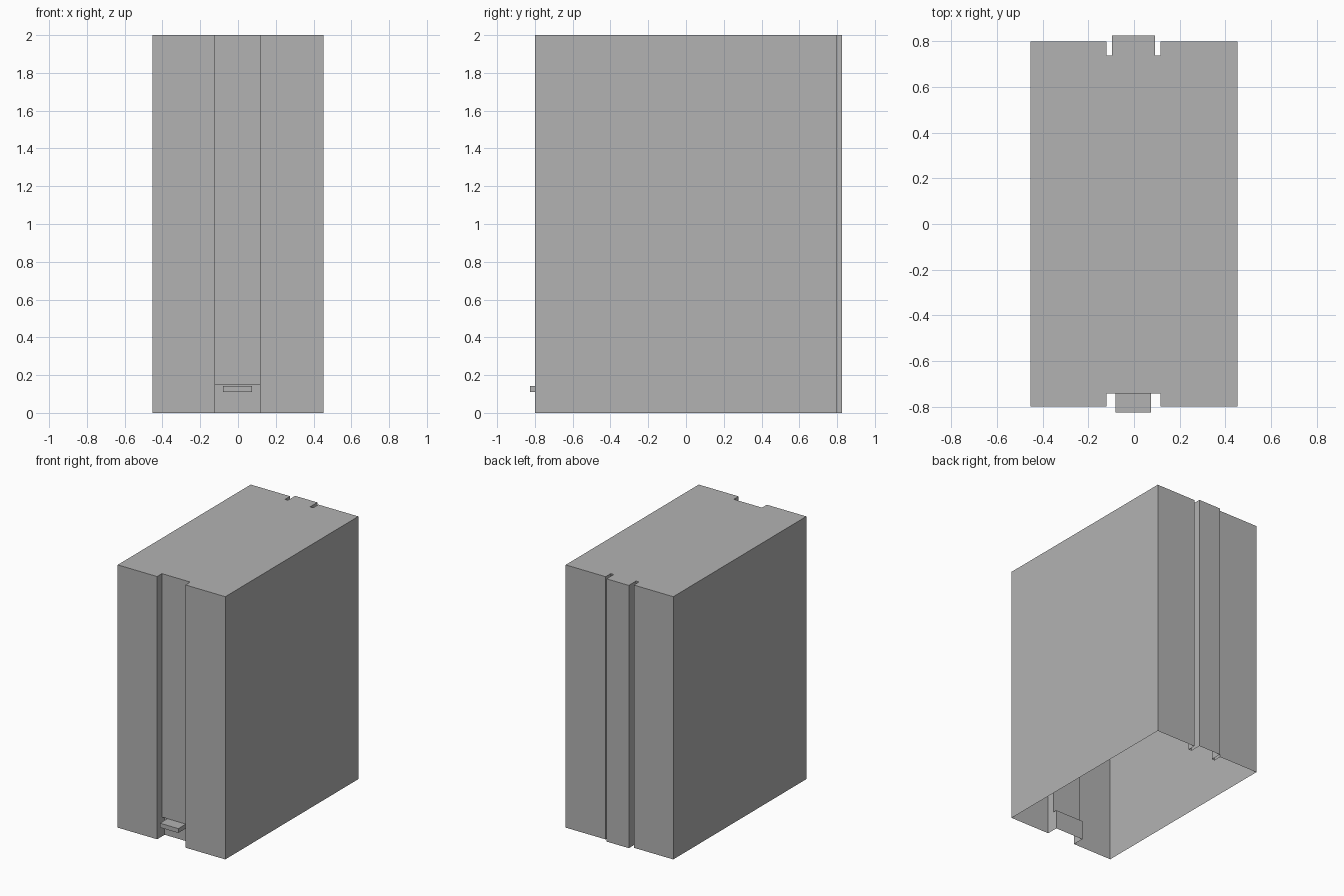
import bpy
import bmesh

default = bpy.data.objects.get("Cube")
if default:
    bpy.data.objects.remove(default, do_unlink=True)

# Single flat grey
grey = bpy.data.materials.new("mid grey")
grey.use_nodes = True
colour = (0.45, 0.45, 0.45, 1.0)
grey.diffuse_color = colour
grey.node_tree.nodes["Principled BSDF"].inputs["Base Color"].default_value = colour

HALF_X, HALF_Y, HEIGHT = 0.453, 0.80, 2.0
SLOT_L, SLOT_R = -0.121, 0.117      # front channel and outer groove edges
RIB_L, RIB_R = -0.096, 0.091        # rear rib edges
RIB_Y, GROOVE_Y = 0.825, 0.738
UPPER_Y, LOWER_Y = -0.742, -0.71    # channel depth above and below the step
STEP_Z = 0.147


def outline(slot_y):
    """Counter-clockwise plan of the case, with the front channel cut to slot_y."""
    return [
        (-HALF_X, -HALF_Y), (SLOT_L, -HALF_Y), (SLOT_L, slot_y),
        (SLOT_R, slot_y), (SLOT_R, -HALF_Y), (HALF_X, -HALF_Y),
        (HALF_X, HALF_Y), (SLOT_R, HALF_Y), (SLOT_R, GROOVE_Y),
        (RIB_R, GROOVE_Y), (RIB_R, RIB_Y), (RIB_L, RIB_Y),
        (RIB_L, GROOVE_Y), (SLOT_L, GROOVE_Y), (SLOT_L, HALF_Y),
        (-HALF_X, HALF_Y),
    ]


def ring(bm, points, z):
    return [bm.verts.new((x, y, z)) for x, y in points]


def bridge(bm, low, high):
    for i in range(len(low)):
        j = (i + 1) % len(low)
        bm.faces.new((low[i], low[j], high[j], high[i]))


def finish(bm, name):
    mesh = bpy.data.meshes.new(name)
    bm.to_mesh(mesh)
    bm.free()
    mesh.materials.append(grey)
    obj = bpy.data.objects.new(name, mesh)
    bpy.context.collection.objects.link(obj)
    return obj


# Thin-walled case, closed on top and open underneath
bm = bmesh.new()
floor = ring(bm, outline(LOWER_Y), 0)
step_low = ring(bm, outline(LOWER_Y), STEP_Z)
step_high = ring(bm, outline(UPPER_Y), STEP_Z)
top = ring(bm, outline(UPPER_Y), HEIGHT)
bridge(bm, floor, step_low)
bridge(bm, step_high, top)
bm.faces.new(top)
# Small ledge where the channel becomes deeper
bm.faces.new((step_low[2], step_low[3], step_high[3], step_high[2]))
bmesh.ops.remove_doubles(bm, verts=bm.verts, dist=0.0001)
finish(bm, "case_shell")

# Small latch tab sticking out of the channel near the bottom
bm = bmesh.new()
bmesh.ops.create_cube(bm, size=1)
for v in bm.verts:
    v.co.x = 0.075 if v.co.x > 0 else -0.08
    v.co.y = LOWER_Y if v.co.y > 0 else -RIB_Y
    v.co.z = 0.143 if v.co.z > 0 else 0.11
finish(bm, "latch_tab")
